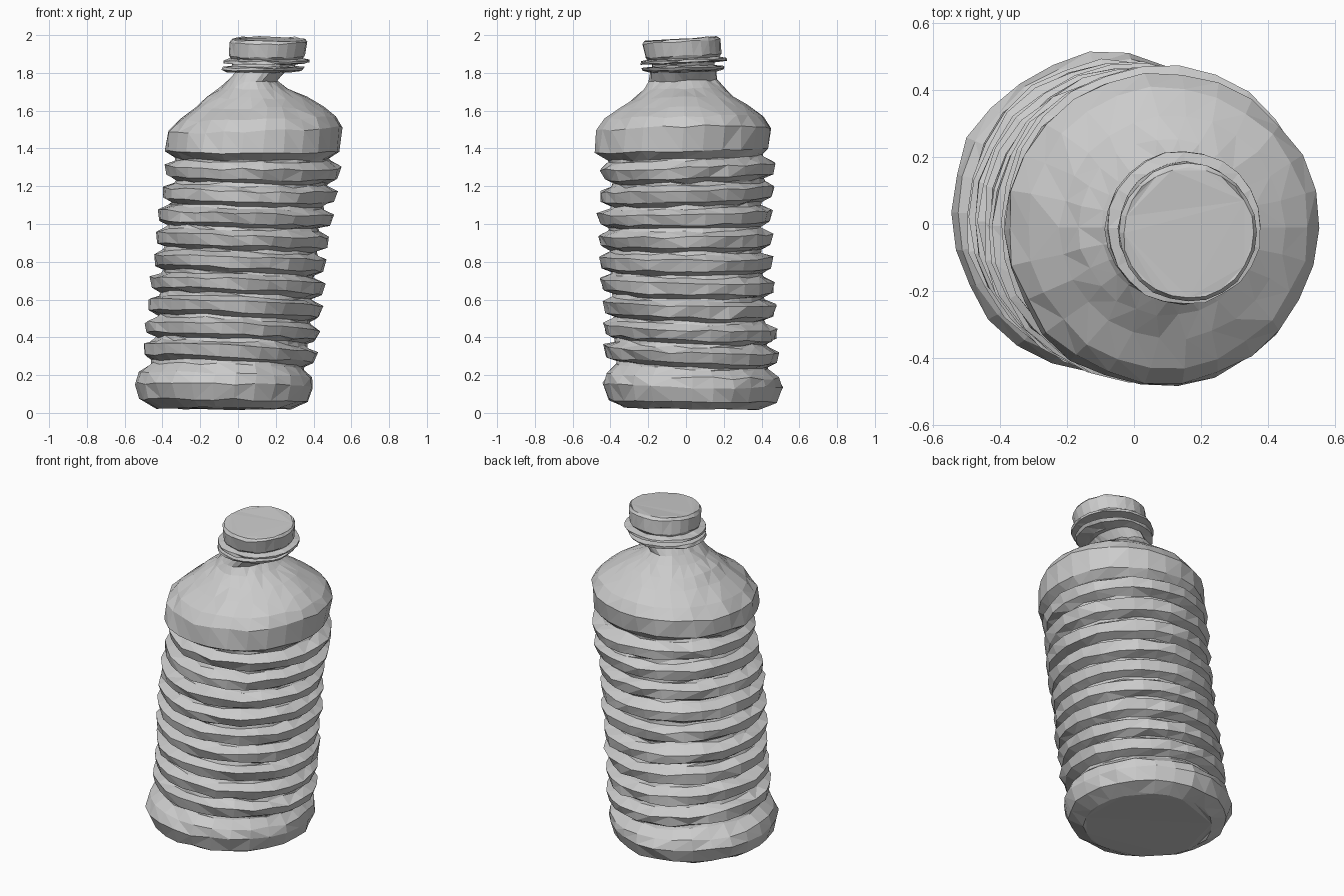
import bpy, bmesh, math, random

random.seed(4)
if "Cube" in bpy.data.objects:
    bpy.data.objects.remove(bpy.data.objects["Cube"], do_unlink=True)

grey = bpy.data.materials.new("plain grey")
grey.use_nodes = True
grey.diffuse_color = (0.6, 0.6, 0.6, 1)
grey.node_tree.nodes["Principled BSDF"].inputs["Base Color"].default_value = (0.6, 0.6, 0.6, 1)

# Leaning centre line: height, centre x, centre y, x tilt, y tilt
SPINE = [(0, -0.075, 0.03, 0, -0.01), (0.15, -0.075, 0.035, -0.02, -0.02),
         (0.3, -0.045, 0.03, -0.05, -0.04), (0.66, -0.005, 0.01, -0.04, -0.02),
         (1.04, 0.035, -0.01, -0.03, 0.02), (1.28, 0.08, 0.02, -0.02, 0.04),
         (1.4, 0.075, -0.025, 0, 0.03), (1.52, 0.09, -0.01, 0.04, 0.02),
         (1.62, 0.115, -0.01, 0, 0.02), (1.72, 0.085, -0.01, 0, 0.02),
         (1.78, 0.075, -0.02, 0, 0.02), (1.82, 0.135, -0.015, 0, 0.02),
         (1.86, 0.15, -0.01, 0, 0.04), (2, 0.165, -0.03, 0, 0.07)]


def spine(z):
    for a, b in zip(SPINE, SPINE[1:]):
        if z <= b[0]:
            t = (z - a[0]) / (b[0] - a[0])
            return [p + (q - p) * t for p, q in zip(a[1:], b[1:])]
    return SPINE[-1][1:]


def lathe(name, profile, sides, rough, rough_z):
    """Turn (height, x radius, y radius) rows around the leaning centre line."""
    bm = bmesh.new()
    rings = []
    for z, rx, ry in profile:
        cx, cy, tx, ty = spine(z)
        ring = []
        for i in range(sides):
            a = math.tau * i / sides
            k = 1 + random.uniform(-rough, rough)
            x, y = rx * k * math.cos(a), ry * k * math.sin(a)
            h = z + tx * x + ty * y + random.uniform(-rough_z, rough_z)
            ring.append(bm.verts.new((cx + x, cy + y, max(h, 0))))
        rings.append(ring)
    for low, high in zip(rings, rings[1:]):
        for i in range(sides):
            j = (i + 1) % sides
            bm.faces.new((low[i], low[j], high[j], high[i]))
    bm.faces.new(rings[0][::-1])
    bm.faces.new(rings[-1])
    bmesh.ops.triangulate(bm, faces=bm.faces[:])
    mesh = bpy.data.meshes.new(name)
    bm.to_mesh(mesh)
    bm.free()
    mesh.materials.append(grey)
    obj = bpy.data.objects.new(name, mesh)
    bpy.context.collection.objects.link(obj)
    return obj


def circular(rows):
    return [(z, r, r) for z, r in rows]


# Base, nine ribs, shoulder and pinched neck in one skin
body = circular([(0.025, 0.36), (0.065, 0.445), (0.145, 0.475), (0.2, 0.455)])
for k in range(9):
    mid = 0.31 + 0.121 * k
    body += circular([(mid - 0.066, 0.405), (mid - 0.05, 0.4),
                      (mid - 0.028, 0.45), (mid + 0.028, 0.463)])
body += circular([(1.338, 0.41), (1.35, 0.41), (1.39, 0.462), (1.5, 0.463),
                  (1.56, 0.418), (1.62, 0.335), (1.67, 0.265)])
body += [(1.72, 0.18, 0.21), (1.76, 0.13, 0.18), (1.815, 0.13, 0.175)]
lathe("bottle_body", body, 26, 0.018, 0.007)

# Neck flange, neck finish, and tamper band
lathe("neck_flange", circular([(1.805, 0.17), (1.815, 0.215), (1.83, 0.218), (1.838, 0.16)]),
      24, 0.02, 0.004)
lathe("neck_finish", circular([(1.81, 0.165), (1.88, 0.17)]), 24, 0.015, 0.003)
lathe("tamper_band", circular([(1.85, 0.17), (1.855, 0.228), (1.868, 0.23), (1.878, 0.185)]),
      24, 0.02, 0.004)

# Screw cap
lathe("cap", circular([(1.875, 0.188), (1.89, 0.2), (1.965, 0.206), (1.98, 0.195)]),
      24, 0.015, 0.004)
